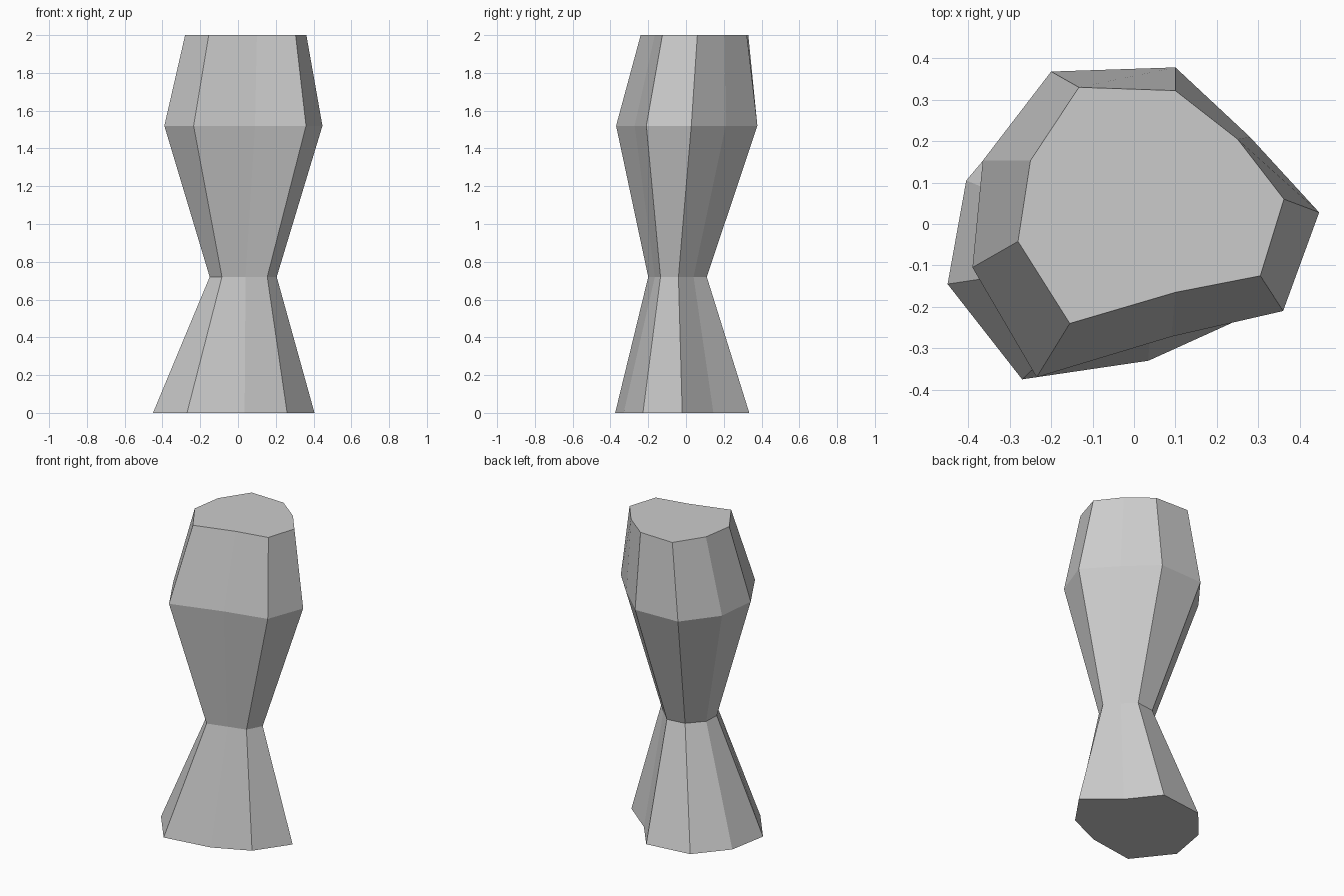
import bpy, bmesh

if "Cube" in bpy.data.objects:
    bpy.data.objects.remove(bpy.data.objects["Cube"])

# Nine-sided irregular cross-sections, counter-clockwise from the front left corner
SECTIONS = [
    (0.0, [(-.27, -.375), (.035, -.33), (.26, -.228), (.405, -.02), (.20, .145),
           (.05, .335), (-.24, .30), (-.405, .105), (-.45, -.145)]),
    (0.72, [(-.085, -.20), (.04, -.165), (.155, -.135), (.205, -.04), (.135, .04),
            (.06, .11), (-.06, .095), (-.145, 0), (-.15, -.10)]),
    (1.52, [(-.235, -.37), (.09, -.272), (.36, -.21), (.447, .028), (.28, .21),
            (.10, .378), (-.20, .368), (-.365, .153), (-.39, -.105)]),
    (2.0, [(-.155, -.24), (.10, -.165), (.305, -.125), (.362, .06), (.25, .205),
           (.10, .322), (-.133, .33), (-.25, .153), (-.28, -.042)]),
]


def loft(name, sections):
    """Skin stacked closed outlines and cap both ends."""
    bm = bmesh.new()
    rings = [[bm.verts.new((x, y, z)) for x, y in pts] for z, pts in sections]
    n = len(rings[0])
    for low, high in zip(rings, rings[1:]):
        for i in range(n):
            j = (i + 1) % n
            bm.faces.new((low[i], low[j], high[j], high[i]))
    bm.faces.new(rings[0][::-1])
    bm.faces.new(rings[-1])
    mesh = bpy.data.meshes.new(name)
    bm.to_mesh(mesh)
    bm.free()
    obj = bpy.data.objects.new(name, mesh)
    bpy.context.collection.objects.link(obj)
    return obj


# Waisted rock pillar
loft("rock_pillar", SECTIONS)
